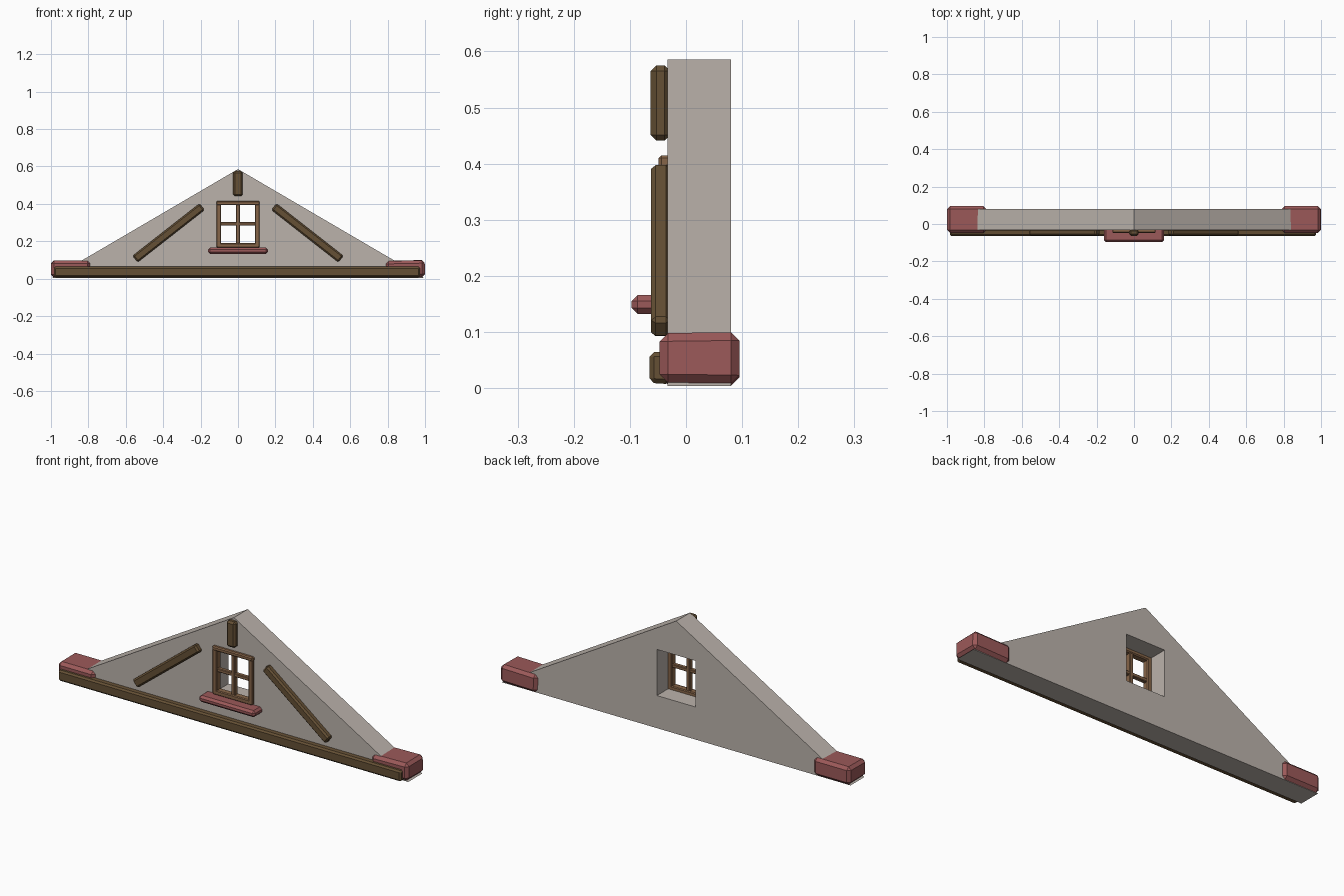
import bpy, bmesh, math
from mathutils import Matrix, Vector

cube = bpy.data.objects.get("Cube")
if cube:
    bpy.data.objects.remove(cube, do_unlink=True)


def material(name, rgb):
    m = bpy.data.materials.new(name)
    m.use_nodes = True
    m.diffuse_color = (*rgb, 1)
    m.node_tree.nodes["Principled BSDF"].inputs["Base Color"].default_value = (*rgb, 1)
    return m


plaster = material("warm grey plaster", (0.50, 0.45, 0.41))
red = material("faded red", (0.33, 0.10, 0.10))
dark_wood = material("dark timber", (0.13, 0.08, 0.035))
light_wood = material("window wood", (0.24, 0.13, 0.065))


def finish(bm, name, mat):
    bmesh.ops.recalc_face_normals(bm, faces=bm.faces)
    mesh = bpy.data.meshes.new(name)
    bm.to_mesh(mesh)
    bm.free()
    mesh.materials.append(mat)
    ob = bpy.data.objects.new(name, mesh)
    bpy.context.collection.objects.link(ob)
    return ob


def block(name, mat, x, y, z, chamfer=0.0, tilt=0.0, taper=1.0):
    """Chamfered box from ranges, tilted about y; taper narrows the -y end."""
    size = Vector((x[1] - x[0], y[1] - y[0], z[1] - z[0]))
    mid = Vector((x[0] + x[1], y[0] + y[1], z[0] + z[1])) / 2
    bm = bmesh.new()
    bmesh.ops.create_cube(bm, size=1)
    for v in bm.verts:
        k = taper if v.co.y < 0 else 1
        v.co = Vector((v.co.x * size.x, v.co.y * size.y, v.co.z * size.z * k))
    if chamfer:
        bmesh.ops.bevel(bm, geom=list(bm.edges), offset=chamfer, segments=1,
                        affect='EDGES', profile=0.5)
    bm.transform(Matrix.Translation(mid) @ Matrix.Rotation(tilt, 4, 'Y'))
    return finish(bm, name, mat)


# Gable wall: triangular prism
FRONT, BACK = -0.033, 0.08
bm = bmesh.new()
face = bm.faces.new([bm.verts.new((x, FRONT, z))
                     for x, z in ((-0.995, 0.004), (0.995, 0.004), (0, 0.586))])
ext = bmesh.ops.extrude_face_region(bm, geom=[face])
bmesh.ops.translate(bm, vec=(0, BACK - FRONT, 0),
                    verts=[g for g in ext["geom"] if isinstance(g, bmesh.types.BMVert)])
wall = finish(bm, "gable_wall", plaster)

# Window opening cut through the wall
cutter = block("window_cutter", plaster, (-0.11, 0.11), (-0.3, 0.3), (0.172, 0.41))
cut = wall.modifiers.new("window_opening", 'BOOLEAN')
cut.object = cutter
cut.solver = 'EXACT'
bpy.context.view_layer.objects.active = wall
bpy.ops.object.modifier_apply(modifier=cut.name)
bpy.data.objects.remove(cutter, do_unlink=True)

# Window frame and glazing bars
for side, s in (("right", -1), ("left", 1)):
    block(f"window_jamb_{side}", light_wood, sorted((s * 0.09, s * 0.115)),
          (-0.046, -0.012), (0.168, 0.412), 0.004)
block("window_head", light_wood, (-0.116, 0.116), (-0.049, -0.012), (0.393, 0.415), 0.005)
block("window_bottom_rail", light_wood, (-0.112, 0.112), (-0.046, -0.012), (0.166, 0.19), 0.004)
block("window_mullion", light_wood, (-0.01, 0.01), (-0.042, -0.016), (0.18, 0.4), 0.003)
block("window_crossbar", light_wood, (-0.1, 0.1), (-0.04, -0.018), (0.284, 0.302), 0.003)

# Window sill
block("window_sill", red, (-0.16, 0.16), (-0.097, -0.02), (0.132, 0.166), 0.011)

# Timber framing on the front
block("base_beam", dark_wood, (-0.983, 0.973), (-0.065, -0.028), (0.007, 0.066), 0.008, taper=0.92)
block("king_post", dark_wood, (-0.027, 0.025), (-0.063, -0.028), (0.441, 0.575), 0.010)
foot, top = Vector((0.55, 0.105)), Vector((0.192, 0.385))
run = top - foot
c = (foot + top) / 2
for side, s in (("right", -1), ("left", 1)):
    block(f"brace_{side}", dark_wood,
          (s * c.x - run.length / 2, s * c.x + run.length / 2),
          (-0.062, -0.028), (c.y - 0.022, c.y + 0.022), 0.008,
          tilt=s * math.atan2(run.y, -run.x))

# Eave blocks at both ends
for side, s, tilt in (("right", -1, 0.0), ("left", 1, -0.02)):
    block(f"eave_block_{side}", red, sorted((s * 0.79, s * 0.999)),
          (-0.047, 0.095), (0.006, 0.098), 0.015, tilt=tilt, taper=0.96)
